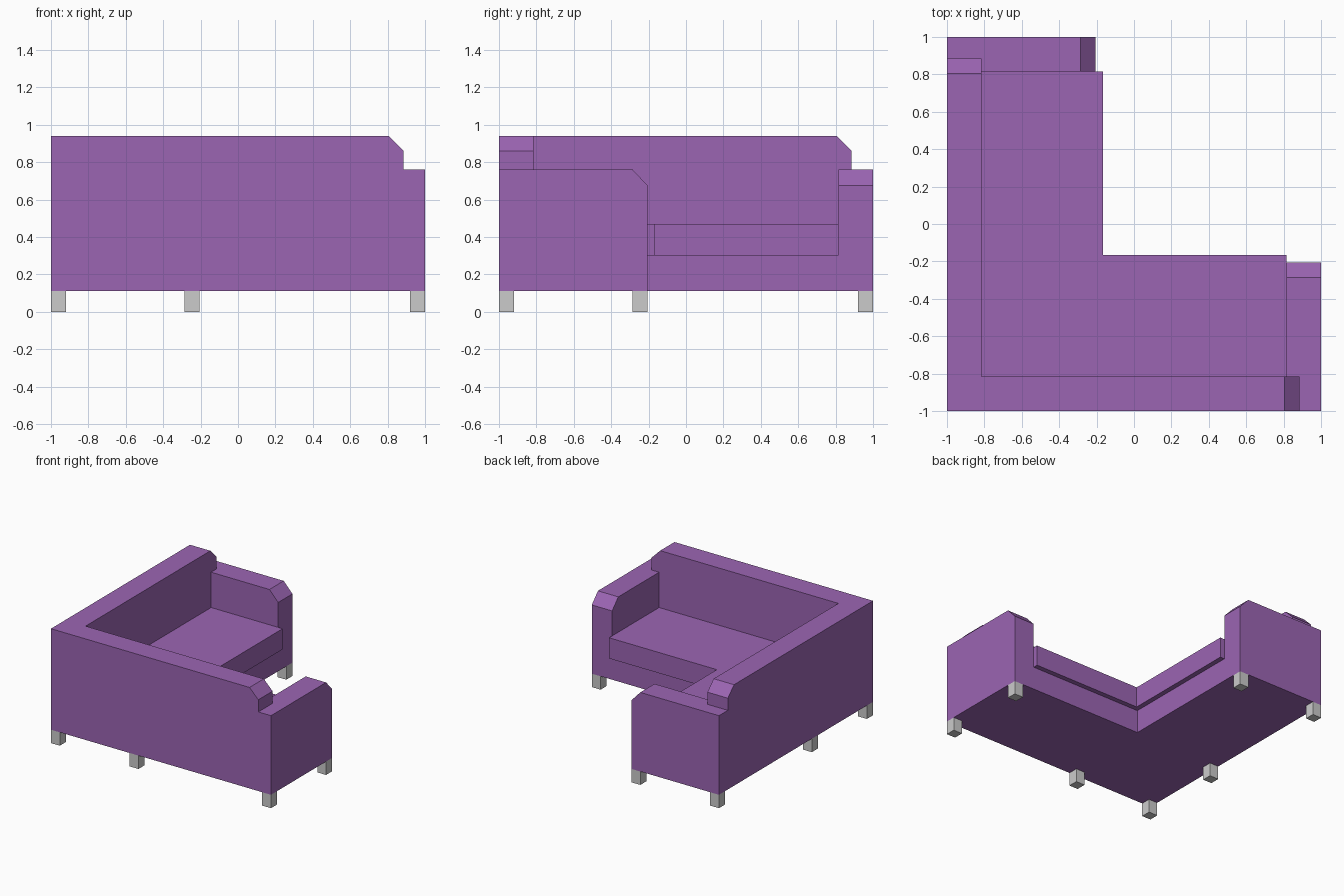
import bpy, bmesh

if "Cube" in bpy.data.objects:
    bpy.data.objects.remove(bpy.data.objects["Cube"])

OUT, INNER, FRONT = 1.0, -0.815, -0.205   # outer edge, inside of backrest, front of base
Z0, BASE_TOP, SEAT_TOP, ARM_TOP, BACK_TOP = 0.11, 0.30, 0.47, 0.76, 0.94


def material(name, color):
    m = bpy.data.materials.new(name)
    m.diffuse_color = color
    m.use_nodes = True
    m.node_tree.nodes["Principled BSDF"].inputs["Base Color"].default_value = m.diffuse_color
    return m


purple = material("purple_fabric", (0.33, 0.13, 0.45, 1))
blue = material("blue_piping", (0.0, 0.0, 0.8, 1))


def finish(bm, name, mat=None):
    bmesh.ops.recalc_face_normals(bm, faces=bm.faces)
    me = bpy.data.meshes.new(name)
    bm.to_mesh(me)
    bm.free()
    ob = bpy.data.objects.new(name, me)
    bpy.context.collection.objects.link(ob)
    if mat:
        me.materials.append(mat)
    return ob


def prism(name, profile, place, lo, hi, mat=None):
    """Extrude a 2D profile from lo to hi; place maps (u, v, depth) to (x, y, z)."""
    bm = bmesh.new()
    face = bm.faces.new([bm.verts.new(place(u, v, lo)) for u, v in profile])
    ext = bmesh.ops.extrude_face_region(bm, geom=[face])["geom"]
    for v in ext:
        if isinstance(v, bmesh.types.BMVert):
            i = place(0, 0, 1)
            v.co += type(v.co)(i) * (hi - lo)
    return finish(bm, name, mat)


def along_x(u, v, d): return (u, d, v)
def along_y(u, v, d): return (d, u, v)
def upright(u, v, d): return (u, v, d)


def l_shape(lo, front, hi):
    return [(lo, lo), (hi, lo), (hi, front), (front, front), (front, hi), (lo, hi)]


# base and overhanging seat cushion
prism("base", l_shape(INNER, FRONT, -INNER), upright, Z0, BASE_TOP, purple)
prism("seat_cushion", l_shape(INNER, -0.165, -INNER), upright, BASE_TOP, SEAT_TOP, purple)


# backrests: chamfered end stepping down to the arm height
def back_profile(start):
    return [(start, Z0), (OUT, Z0), (OUT, ARM_TOP), (0.885, ARM_TOP),
            (0.885, 0.86), (0.805, BACK_TOP), (start, BACK_TOP)]


prism("front_backrest", back_profile(-OUT), along_x, -OUT, INNER, purple)
prism("left_backrest", back_profile(INNER), along_y, -OUT, INNER, purple)

# arms with chamfered front edge
arm = [(INNER, Z0), (FRONT, Z0), (FRONT, 0.675), (FRONT - 0.08, ARM_TOP), (INNER, ARM_TOP)]
prism("right_arm", arm, along_y, -INNER, OUT, purple)
prism("rear_arm", arm, along_x, -INNER, OUT, purple)

# flat piping outline on the seat
P, C, F = 0.77, 0.735, -0.208
outline = [(-P, -P), (C, -P), (P, -C), (P, F - 0.035), (C, F), (F, F),
           (F, C), (F - 0.035, P), (-C, P), (-P, C)]
bm = bmesh.new()
center = bm.faces.new([bm.verts.new((x, y, SEAT_TOP + 0.002)) for x, y in outline])
bmesh.ops.inset_region(bm, faces=[center], thickness=0.02, use_even_offset=True)
bmesh.ops.delete(bm, geom=[center], context='FACES')
piping = finish(bm, "seat_piping", blue)
for p in piping.data.polygons:
    if p.normal.z < 0:
        p.flip()

# square legs
S = 0.08
spots = [(-1, -1), (1 - S, -1), (1 - S, FRONT - S), (FRONT - S, -1),
         (-1, 1 - S), (FRONT - S, 1 - S), (-1, FRONT - S)]
for i, (x, y) in enumerate(spots):
    prism(f"leg_{i + 1}", [(x, y), (x + S, y), (x + S, y + S), (x, y + S)], upright, 0, Z0)
